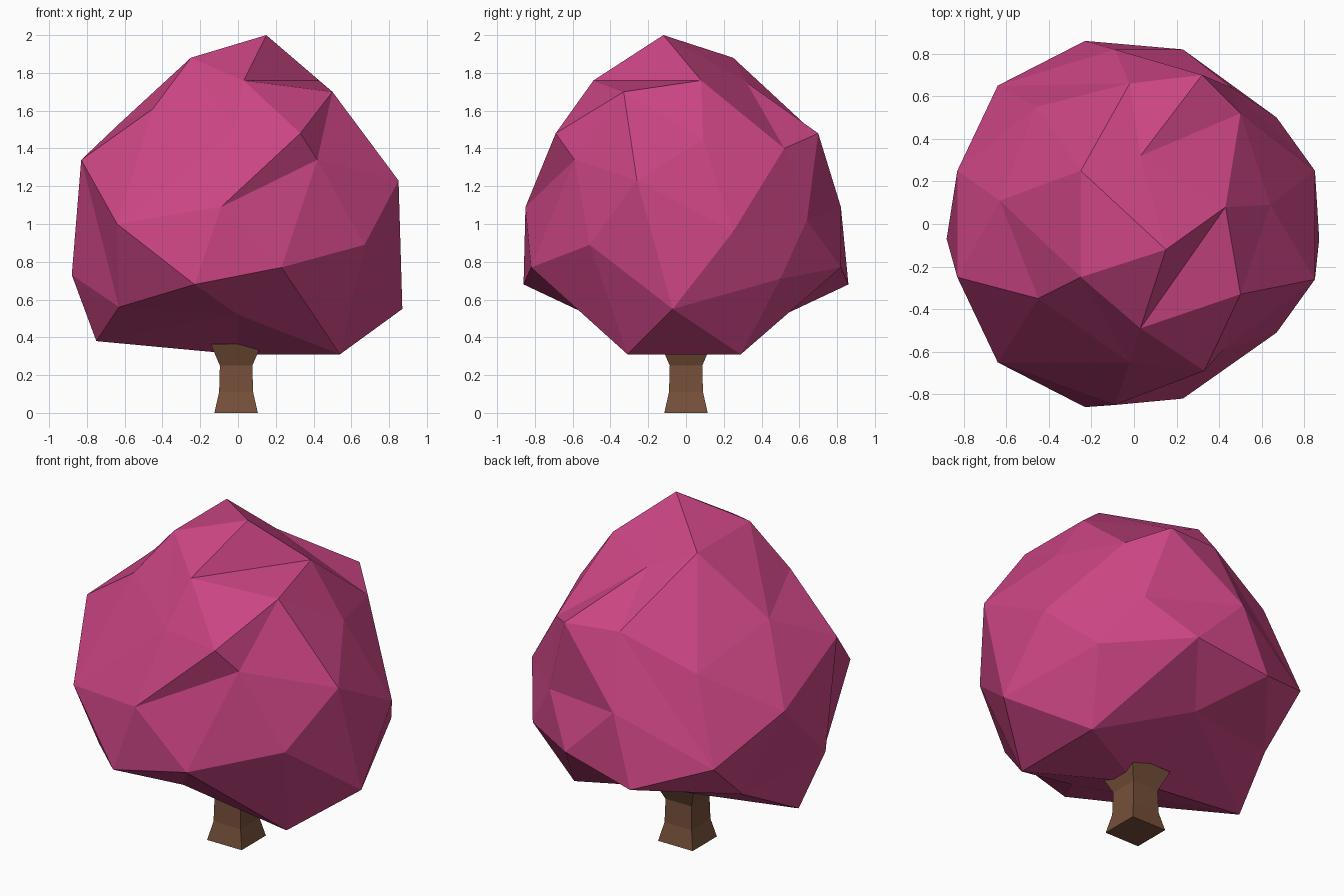
import bpy
import bmesh
import math

default_cube = bpy.data.objects.get("Cube")
if default_cube:
    bpy.data.objects.remove(default_cube, do_unlink=True)


def make_material(name, colour):
    material = bpy.data.materials.new(name)
    material.use_nodes = True
    material.diffuse_color = (*colour, 1)
    shader = material.node_tree.nodes["Principled BSDF"]
    shader.inputs["Base Color"].default_value = (*colour, 1)
    shader.inputs["Roughness"].default_value = 0.9
    return material


def finish_object(name, bm, material):
    """Turn a bmesh into a flat shaded object with a single colour."""
    bmesh.ops.recalc_face_normals(bm, faces=bm.faces)
    mesh = bpy.data.meshes.new(name)
    bm.to_mesh(mesh)
    bm.free()
    mesh.materials.append(material)
    for polygon in mesh.polygons:
        polygon.use_smooth = False
    part = bpy.data.objects.new(name, mesh)
    bpy.context.scene.collection.objects.link(part)
    return part


def ring_order(vert):
    """Sort key: rings from the top down, each ring counter-clockwise from +x."""
    angle = math.atan2(vert.co.y, vert.co.x)
    return (-round(vert.co.z, 2), (angle + 0.01) % math.tau)


pink_leaves = make_material("pink leaves", (0.6, 0.06, 0.23))
brown_bark = make_material("brown bark", (0.18, 0.08, 0.042))

# Crown: a faceted ball whose rings are pulled into a lumpy shape (hundredths of a unit)
crown_rings = {
    "tip": [(15, -12, 200)],
    "cap": [(43, 8, 176), (3, 32, 175), (-25, 25, 188), (-25, -25, 188), (3, -49, 176)],
    "shoulder": [(50, 52, 140), (-2, 66, 150), (-63, 11, 153), (-2, -65, 150), (50, -33, 170)],
    "upper": [(64, 9, 145), (32, 70, 148), (-46, 55, 132), (-45, -35, 161), (33, -69, 148)],
    "middle": [(85, 25, 96), (46, 64, 102), (-9, 82, 109), (-64, 65, 83), (-83, 25, 108),
               (-83, -25, 134), (-64, -65, 100), (-9, -85, 109), (42, -59, 134), (85, -26, 123)],
    "lower": [(67, 50, 71), (-23, 86, 68), (-88, -7, 73), (-23, -86, 68), (67, -51, 89)],
    "skirt": [(87, -7, 55), (23, 82, 77), (-63, 36, 57), (-63, -42, 56), (23, -82, 77)],
    "underside": [(54, 29, 31), (0, 52, 52), (-75, 0, 38), (0, -52, 52), (54, -31, 31)],
    "base": [(0, 0, 31)],
}
crown = bmesh.new()
bmesh.ops.create_icosphere(crown, subdivisions=2, radius=1)
ball_verts = sorted(crown.verts, key=ring_order)
lumps = [point for ring in crown_rings.values() for point in ring]
for vert, point in zip(ball_verts, lumps):
    vert.co = [value / 100 for value in point]
finish_object("crown", crown, pink_leaves)

# Trunk: a square post, flared at the foot and under the crown
trunk_profile = [(0, 0.115), (0.11, 0.09), (0.25, 0.086), (0.365, 0.135)]
square_corners = [(-1, -1), (1, -1), (1, 1), (-1, 1)]
trunk = bmesh.new()
loops = []
for height, half in trunk_profile:
    loops.append([trunk.verts.new((side * half - 0.01, depth * half, height))
                  for side, depth in square_corners])
for below, above in zip(loops, loops[1:]):
    for i in range(len(below)):
        j = (i + 1) % len(below)
        trunk.faces.new((below[i], below[j], above[j], above[i]))
trunk.faces.new(loops[0])
trunk.faces.new(loops[-1])
finish_object("trunk", trunk, brown_bark)
